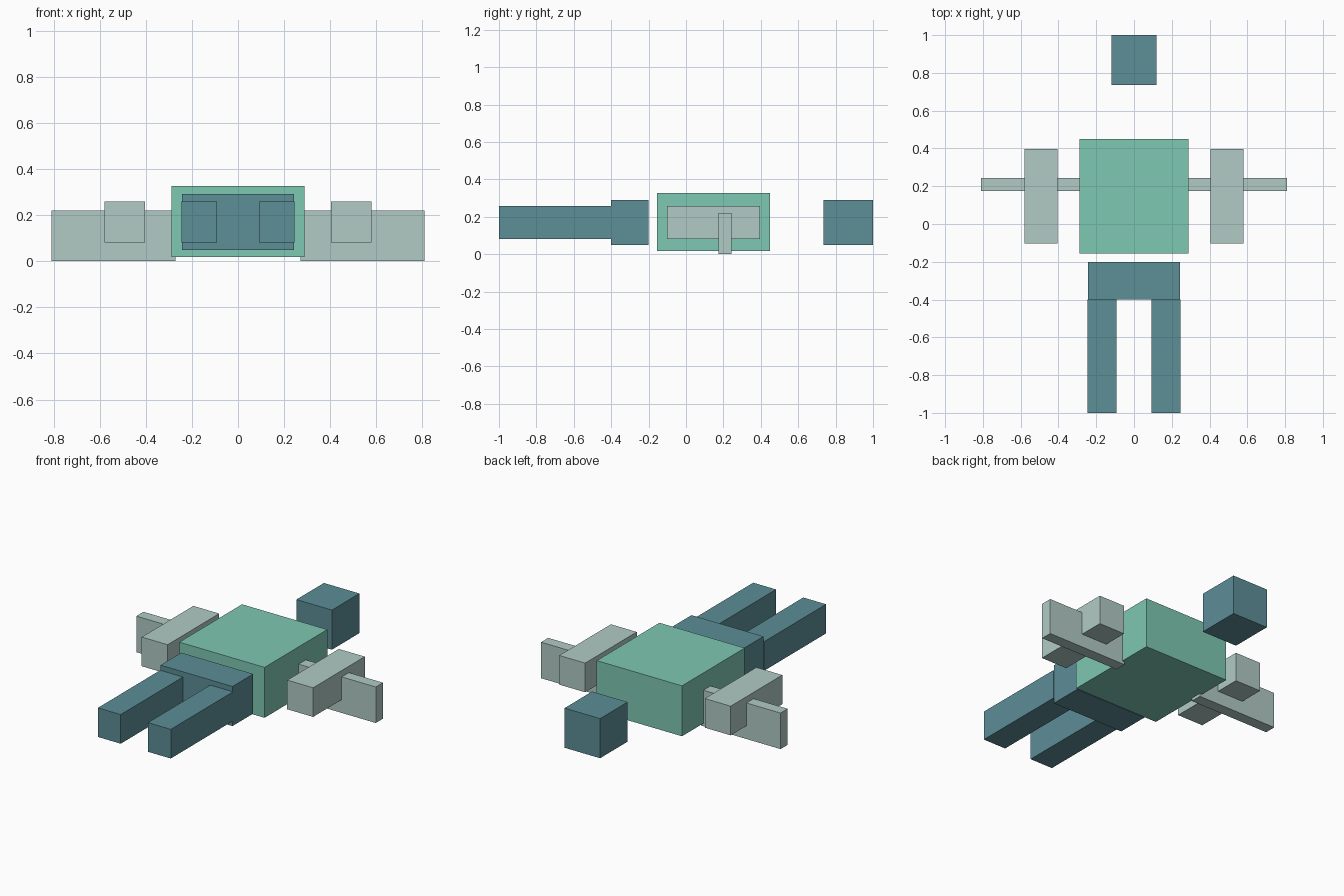
import bpy

if "Cube" in bpy.data.objects:
    bpy.data.objects.remove(bpy.data.objects["Cube"])


def linear(c):
    c /= 255
    return c / 12.92 if c <= 0.04045 else ((c + 0.055) / 1.055) ** 2.4


def material(name, rgb):
    m = bpy.data.materials.new(name)
    m.diffuse_color = (*[linear(c) for c in rgb], 1)
    m.use_nodes = True
    m.node_tree.nodes["Principled BSDF"].inputs["Base Color"].default_value = m.diffuse_color
    return m


green = material("mint_green", (126, 200, 178))
teal = material("dark_teal", (93, 142, 151))
grey = material("pale_grey_green", (177, 202, 197))


def box(name, x, y, z, mat):
    """Box spanning the given (min, max) ranges."""
    bpy.ops.mesh.primitive_cube_add(size=1)
    ob = bpy.context.object
    ob.name = name
    for v in ob.data.vertices:
        v.co = [(lo + hi) / 2 + c * (hi - lo) for c, (lo, hi) in zip(v.co, (x, y, z))]
    ob.data.materials.append(mat)
    return ob


def pair(name, x, y, z, mat):
    """Matching boxes on both sides of the body."""
    box(name + "_right", x, y, z, mat)
    box(name + "_left", (-x[1], -x[0]), y, z, mat)


# Body, hips and separate head block
box("torso", (-0.288, 0.288), (-0.155, 0.45), (0.018, 0.326), green)
box("hips", (-0.243, 0.243), (-0.4, -0.2), (0.049, 0.291), teal)
box("head", (-0.12, 0.12), (0.735, 1.0), (0.049, 0.291), teal)

# Limbs and the flat side plates running through the arms
pair("leg", (0.092, 0.246), (-1.0, -0.4), (0.081, 0.259), teal)
pair("arm", (0.404, 0.579), (-0.102, 0.396), (0.081, 0.259), grey)
pair("side_plate", (0.272, 0.809), (0.174, 0.243), (0.0, 0.22), grey)
